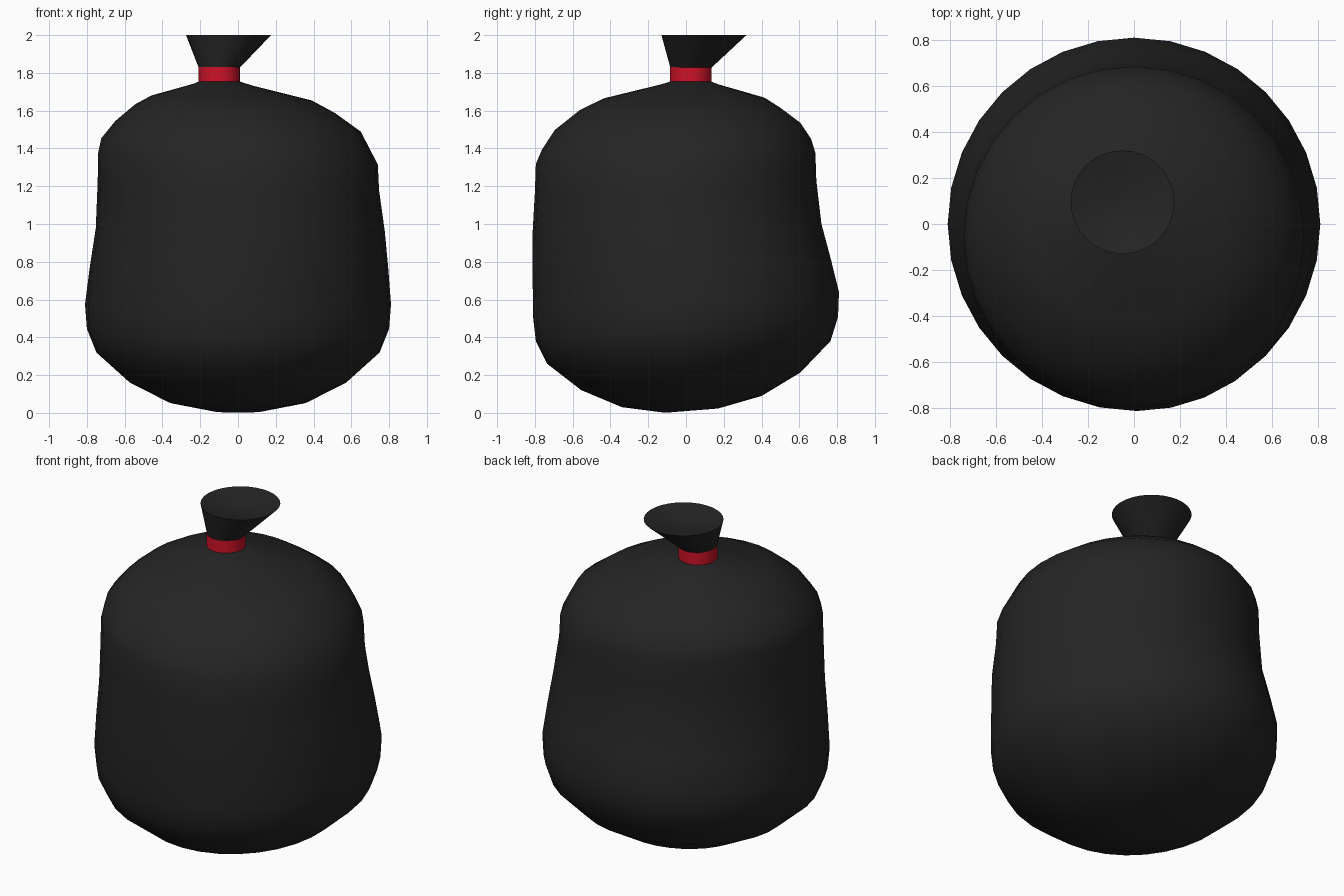
import bpy, bmesh, math

if "Cube" in bpy.data.objects:
    bpy.data.objects.remove(bpy.data.objects["Cube"])

SIDES = 32


def material(name, rgb):
    m = bpy.data.materials.new(name)
    m.diffuse_color = (*rgb, 1)
    m.use_nodes = True
    m.node_tree.nodes["Principled BSDF"].inputs["Base Color"].default_value = m.diffuse_color
    return m


black = material("black plastic", (0.018, 0.018, 0.018))
red = material("red tie", (0.62, 0.006, 0.02))


def loft(name, rings, mat, cap_start=True, cap_end=True):
    """Skin tilted circles: (cx, cy, radius, z, tilt_x, tilt_y)."""
    bm = bmesh.new()
    loops = []
    for cx, cy, r, z, tx, ty in rings:
        loop = []
        for i in range(SIDES):
            a = 2 * math.pi * i / SIDES
            dx, dy = r * math.cos(a), r * math.sin(a)
            loop.append(bm.verts.new((cx + dx, cy + dy, z + tx * dx + ty * dy)))
        loops.append(loop)
    for lo, hi in zip(loops, loops[1:]):
        for i in range(SIDES):
            j = (i + 1) % SIDES
            bm.faces.new((lo[i], lo[j], hi[j], hi[i]))
    if cap_start:
        bm.faces.new(loops[0][::-1])
    if cap_end:
        bm.faces.new(loops[-1])
    me = bpy.data.meshes.new(name)
    bm.to_mesh(me)
    bm.free()
    me.materials.append(mat)
    ob = bpy.data.objects.new(name, me)
    bpy.context.collection.objects.link(ob)
    bpy.context.view_layer.objects.active = ob
    ob.select_set(True)
    bpy.ops.object.shade_smooth_by_angle(angle=math.radians(35))
    ob.select_set(False)
    return ob


# Stuffed sack: rounded sagging base, leaning sides, sloped shoulders, neck
loft("sack_body", [
    (0, 0.03, 0.14, 0.012, 0, 0.08),
    (0, 0.03, 0.37, 0.06, 0, 0.08),
    (0, 0.025, 0.58, 0.167, 0, 0.08),
    (0, 0.015, 0.75, 0.32, 0, 0.08),
    (0, 0.005, 0.80, 0.445, 0, 0.08),
    (0, 0, 0.81, 0.575, 0, 0.08),
    (0.005, -0.022, 0.79, 0.77, 0, 0.05),
    (0.012, -0.048, 0.765, 0.97, -0.01, 0.04),
    (0.002, -0.055, 0.745, 1.20, -0.03, 0.04),
    (0, -0.055, 0.74, 1.347, -0.043, 0.04),
    (-0.012, -0.05, 0.712, 1.423, -0.043, 0.04),
    (0, -0.045, 0.65, 1.517, -0.043, 0.03),
    (-0.016, -0.03, 0.53, 1.61, -0.043, 0.01),
    (-0.035, -0.01, 0.425, 1.667, -0.03, 0.005),
    (-0.08, 0.02, 0.155, 1.738, -0.03, 0),
    (-0.1, 0.025, 0.10, 1.757, 0, 0),
], black)

# Red tie around the neck
loft("neck_tie", [
    (-0.1, 0.025, 0.11, 1.752, 0, 0),
    (-0.1, 0.025, 0.11, 1.83, 0, 0),
], red)

# Flared, leaning top with a shallow dished mouth
loft("flared_top", [
    (-0.1, 0.025, 0.107, 1.825, 0, 0),
    (-0.05, 0.095, 0.225, 2.0, 0, 0),
    (-0.055, 0.09, 0.12, 1.975, 0, 0),
    (-0.06, 0.085, 0.02, 1.96, 0, 0),
], black)
